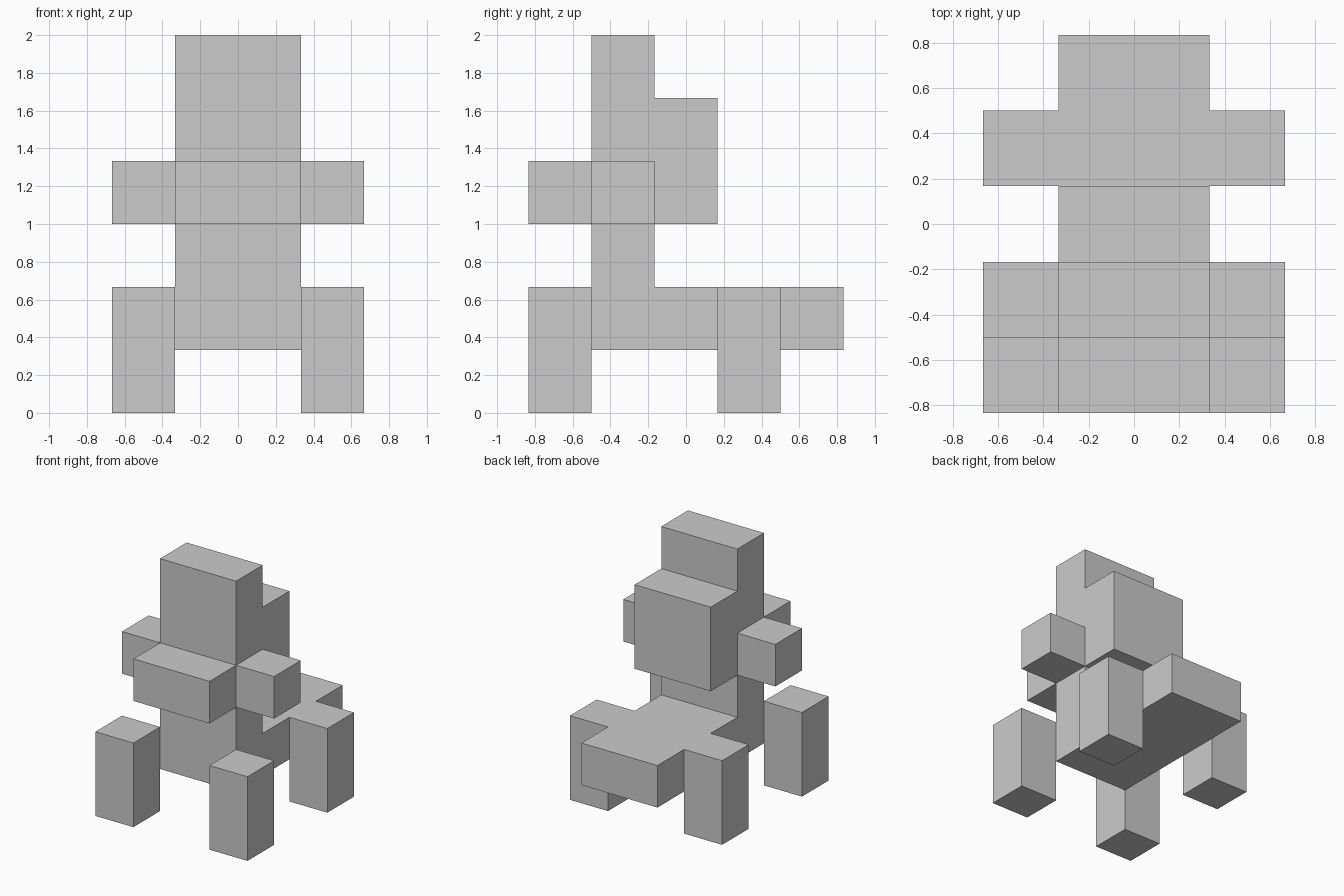
import bpy
import bmesh

if "Cube" in bpy.data.objects:
    bpy.data.objects.remove(bpy.data.objects["Cube"])

U = 1 / 3  # block size; everything sits on this grid


def extrude_profile(name, profile, x0, x1):
    """Extrude a (y, z) outline, given in blocks, from x0 to x1."""
    bm = bmesh.new()
    face = bm.faces.new([bm.verts.new((x0 * U, y * U, z * U)) for y, z in profile])
    ext = bmesh.ops.extrude_face_region(bm, geom=[face])
    moved = [v for v in ext["geom"] if isinstance(v, bmesh.types.BMVert)]
    bmesh.ops.translate(bm, verts=moved, vec=((x1 - x0) * U, 0, 0))
    bmesh.ops.recalc_face_normals(bm, faces=bm.faces)
    mesh = bpy.data.meshes.new(name)
    bm.to_mesh(mesh)
    bm.free()
    obj = bpy.data.objects.new(name, mesh)
    bpy.context.collection.objects.link(obj)
    return obj


def box(name, x0, x1, y0, y1, z0, z1):
    return extrude_profile(name, [(y0, z0), (y1, z0), (y1, z1), (y0, z1)], x0, x1)


# L-shaped body: long flat back with an upright neck at the front
extrude_profile("body_and_neck", [(-1.5, 1), (2.5, 1), (2.5, 2), (-0.5, 2),
                                  (-0.5, 3), (-1.5, 3)], -1, 1)

# Stepped head: tall front, lower back
extrude_profile("head", [(-1.5, 3), (0.5, 3), (0.5, 5), (-0.5, 5),
                         (-0.5, 6), (-1.5, 6)], -1, 1)

# Snout
box("snout", -1, 1, -2.5, -1.5, 3, 4)

# Paired side parts
for side, x0, x1 in (("left", -2, -1), ("right", 1, 2)):
    box(f"{side}_cheek", x0, x1, -1.5, -0.5, 3, 4)
    box(f"{side}_front_leg", x0, x1, -2.5, -1.5, 0, 2)
    box(f"{side}_hind_leg", x0, x1, 0.5, 1.5, 0, 2)
